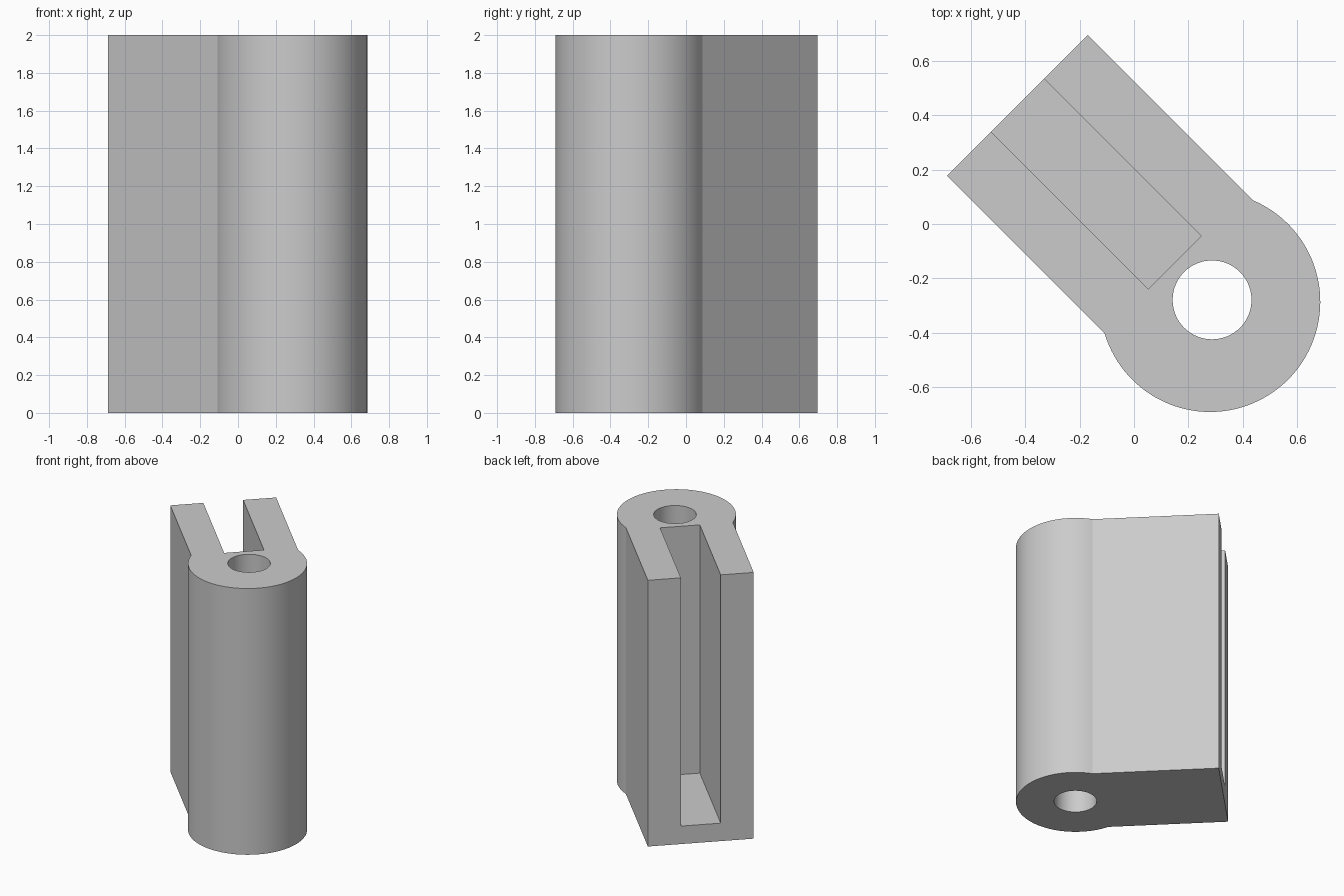
import bpy, bmesh
from math import asin, cos, sin, pi, radians

if "Cube" in bpy.data.objects:
    bpy.data.objects.remove(bpy.data.objects["Cube"], do_unlink=True)

HEIGHT = 2.0
FLOOR = 0.135                      # thickness under the slot
ARM_END, ARM_HALF = 1.012, 0.366   # arm runs along local +x from the hole
SLOT_START, SLOT_HALF = 0.194, 0.1375
BOSS_R, BOSS_Y, HOLE_R = 0.405, 0.01, 0.145

grey = bpy.data.materials.new("plain_grey")
grey.use_nodes = True
grey.diffuse_color = (0.6, 0.6, 0.6, 1)
grey.node_tree.nodes["Principled BSDF"].inputs["Base Color"].default_value = (0.6, 0.6, 0.6, 1)


def arc(radius, y, start, end, steps):
    angles = [start + (end - start) * i / steps for i in range(steps + 1)]
    return [(radius * cos(a), y + radius * sin(a)) for a in angles]


def prism(name, outline, bottom, top):
    """Extrude a closed outline from bottom to top, turned to the arm's diagonal."""
    bm = bmesh.new()
    base = bm.faces.new([bm.verts.new((x, y, bottom)) for x, y in outline])
    ext = bmesh.ops.extrude_face_region(bm, geom=[base])
    verts = [g for g in ext["geom"] if isinstance(g, bmesh.types.BMVert)]
    bmesh.ops.translate(bm, vec=(0, 0, top - bottom), verts=verts)
    bmesh.ops.recalc_face_normals(bm, faces=bm.faces)
    mesh = bpy.data.meshes.new(name)
    bm.to_mesh(mesh)
    bm.free()
    mesh.materials.append(grey)
    obj = bpy.data.objects.new(name, mesh)
    obj.location = (0.287, -0.279, 0)
    obj.rotation_euler.z = radians(135)
    bpy.context.scene.collection.objects.link(obj)
    return obj


# Body: square arm running into a round boss
upper = asin((ARM_HALF - BOSS_Y) / BOSS_R)
lower = 2 * pi - asin((ARM_HALF + BOSS_Y) / BOSS_R)
outline = [(ARM_END, -ARM_HALF), (ARM_END, ARM_HALF)]
outline += arc(BOSS_R, BOSS_Y, upper, lower, 72)
body = prism("hinge_body", outline, 0, HEIGHT)

# Cutters: slot open at the top and the arm end, and the through hole
slot = prism("slot_cutter",
             [(SLOT_START, -SLOT_HALF), (ARM_END + 0.2, -SLOT_HALF),
              (ARM_END + 0.2, SLOT_HALF), (SLOT_START, SLOT_HALF)],
             FLOOR, HEIGHT + 0.2)
hole = prism("hole_cutter", arc(HOLE_R, 0, 0, 2 * pi, 64)[:-1], -0.2, HEIGHT + 0.2)

bpy.context.view_layer.objects.active = body
body.select_set(True)
for cutter in (slot, hole):
    cutter.hide_render = True
    cut = body.modifiers.new(cutter.name, 'BOOLEAN')
    cut.operation, cut.solver, cut.object = 'DIFFERENCE', 'EXACT', cutter
    bpy.ops.object.modifier_apply(modifier=cut.name)
    bpy.data.objects.remove(cutter, do_unlink=True)

# Smooth round walls, crisp corners
bpy.ops.object.shade_smooth_by_angle(angle=radians(20))
